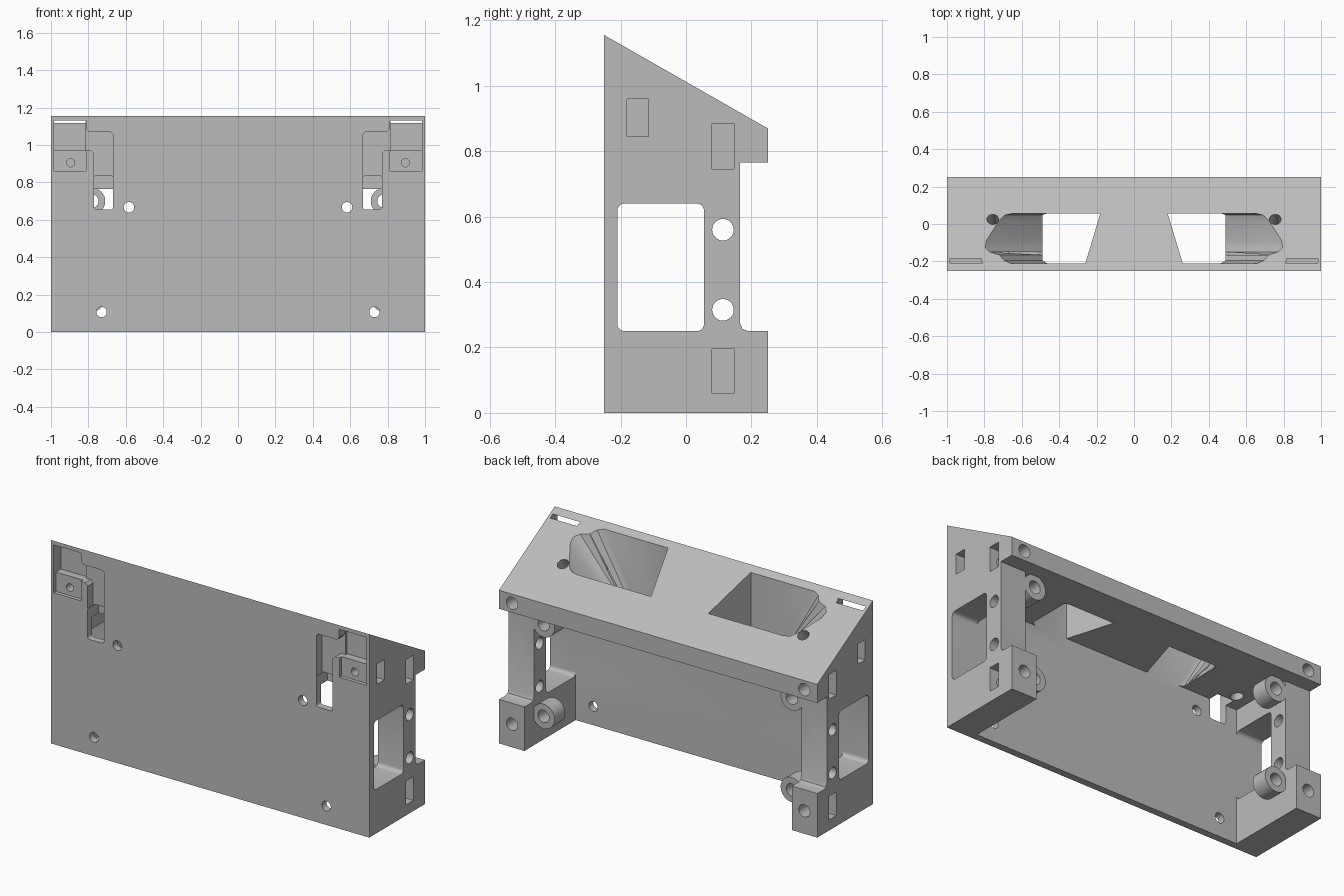
import bpy, bmesh, math
from mathutils import Vector

old = bpy.data.objects.get("Cube")
if old:
    bpy.data.objects.remove(old, do_unlink=True)

grey = bpy.data.materials.new("plain grey")
grey.use_nodes = True
colour = (0.5, 0.5, 0.5, 1)
grey.diffuse_color = colour
grey.node_tree.nodes["Principled BSDF"].inputs["Base Color"].default_value = colour

FRONT, BACK, WALL = -0.25, 0.25, 0.165
INNER_Y, INNER_X, UNDERSIDE = -0.21, 0.84, 0.765


def roof(y):
    """Height of the sloping top at depth y."""
    return 1.155 - 0.57 * (y - FRONT)


def loft(name, rings):
    """Closed solid through matching rings of points."""
    bm = bmesh.new()
    loops = [[bm.verts.new(p) for p in ring] for ring in rings]
    count = len(loops[0])
    for low, high in zip(loops, loops[1:]):
        for i in range(count):
            j = (i + 1) % count
            bm.faces.new((low[i], low[j], high[j], high[i]))
    bm.faces.new(loops[0])
    bm.faces.new(loops[-1])
    bmesh.ops.recalc_face_normals(bm, faces=bm.faces)
    mesh = bpy.data.meshes.new(name)
    bm.to_mesh(mesh)
    bm.free()
    obj = bpy.data.objects.new(name, mesh)
    mesh.materials.append(grey)
    bpy.context.collection.objects.link(obj)
    return obj


def prism(name, outline, axis, a, b):
    """Extrude a flat outline along x (outline in y, z) or y (outline in x, z)."""
    if axis == "x":
        return loft(name, [[(d, u, v) for u, v in outline] for d in (a, b)])
    return loft(name, [[(u, d, v) for u, v in outline] for d in (a, b)])


def rect(u0, u1, v0, v1, r=0.0):
    """Rectangle outline, with rounded corners if r is given."""
    if u0 > u1:
        u0, u1 = u1, u0
    if not r:
        return [(u0, v0), (u1, v0), (u1, v1), (u0, v1)]
    centres = [(u1 - r, v1 - r), (u0 + r, v1 - r), (u0 + r, v0 + r), (u1 - r, v0 + r)]
    steps = 5
    points = []
    for k, (cu, cv) in enumerate(centres):
        for i in range(steps + 1):
            t = math.pi / 2 * (k + i / steps)
            points.append((cu + r * math.cos(t), cv + r * math.sin(t)))
    return points


def circle(u, v, r, n=32):
    return [(u + r * math.cos(math.tau * i / n), v + r * math.sin(math.tau * i / n))
            for i in range(n)]


def combine(target, tool, operation="DIFFERENCE"):
    mod = target.modifiers.new(operation.lower(), "BOOLEAN")
    mod.operation = operation
    mod.solver = "EXACT"
    mod.object = tool
    bpy.context.view_layer.objects.active = target
    bpy.ops.object.modifier_apply(modifier=mod.name)
    bpy.data.objects.remove(tool, do_unlink=True)


# Housing: side profile with the rear notch, then the open interior
profile = [(FRONT, 0), (BACK, 0), (BACK, 0.25), (0.19, 0.25), (0.172, 0.257),
           (WALL, 0.275), (WALL, UNDERSIDE), (BACK, UNDERSIDE),
           (BACK, roof(BACK)), (FRONT, roof(FRONT))]
housing = prism("housing", profile, "x", -1, 1)
combine(housing, prism("interior", rect(INNER_Y, 0.5, -0.2, UNDERSIDE), "x", -INNER_X, INNER_X))

# Side openings and cross holes run straight through both walls
combine(housing, prism("window", rect(INNER_Y, 0.055, 0.25, 0.64, 0.022), "x", -1.2, 1.2))
for z in (0.315, 0.56):
    combine(housing, prism("cross_hole", circle(0.113, z, 0.033), "x", -1.2, 1.2))

# Light funnel outline at the roof, listed from the inner rear corner
funnel = [(0.18, 0.057), (0.26, INNER_Y), (0.66, INNER_Y), (0.695, -0.195), (0.72, -0.165),
          (0.77, -0.15), (0.795, -0.125), (0.79, -0.09), (0.72, 0.02), (0.69, 0.048),
          (0.65, 0.057)]


def funnel_base(x, y):
    if x < 0.3:
        return x, y
    return (0.465 if y in (INNER_Y, 0.057) else 0.49), y


for s in (1, -1):
    # Bosses with screw holes inside the walls
    for z in (0.18, 0.7):
        combine(housing, prism("boss", circle(s * 0.78, z, 0.07), "y", 0.07, WALL), "UNION")
        combine(housing, prism("boss_hole", circle(s * 0.78, z, 0.035), "y", 0.03, 0.22))

    # Funnel through the sloping roof
    base = [funnel_base(x, y) for x, y in funnel]
    combine(housing, loft("funnel", [
        [(s * x, y, 0.7) for x, y in base],
        [(s * x, y, UNDERSIDE) for x, y in base],
        [(s * x, y, roof(y)) for x, y in funnel],
        [(s * x, y, 1.5) for x, y in funnel]]))

    # Roof hole, square to the slope
    down = Vector((0, -0.57, -1)).normalized()
    across = Vector((1, 0, 0))
    along = down.cross(across)
    top = Vector((s * 0.755, 0.025, roof(0.025)))
    combine(housing, loft("roof_hole", [
        [top + down * d + across * u + along * v for u, v in circle(0, 0, 0.031)]
        for d in (-0.1, 0.32)]))

    # Front latch recess, whose top breaks out as the roof slot
    combine(housing, prism("latch_recess", rect(s * 0.815, s * 0.983, 0.97, 1.132), "y", -0.4, -0.185))
    channel = [(0.825, 1.07), (0.68, 1.07), (0.667, 1.057), (0.667, 0.83),
               (0.77, 0.83), (0.77, 0.955), (0.785, 0.97), (0.825, 0.97)]
    channel[0:2] = [(0.825, 1.132), (0.81, 1.132), (0.81, 1.085), (0.797, 1.07), (0.68, 1.07)]
    combine(housing, prism("channel", [(s * x, z) for x, z in channel], "y", -0.4, -0.2))
    combine(housing, prism("slot", rect(s * 0.667, s * 0.77, 0.655, 0.835, 0.014), "y", -0.4, -0.15))
    combine(housing, prism("tab_recess", rect(s * 0.812, s * 0.983, 0.86, 0.975), "y", -0.4, -0.23))

    # Screw holes in the front and the rear
    for x, z, r, a, b in ((0.895, 0.905, 0.022, -0.4, -0.08),
                          (0.583, 0.667, 0.028, -0.4, -0.15),
                          (0.73, 0.107, 0.028, -0.4, -0.15),
                          (0.918, 0.13, 0.035, 0.06, 0.4),
                          (0.918, 0.818, 0.035, 0.06, 0.4)):
        combine(housing, prism("screw_hole", circle(s * x, z, r), "y", a, b))

    # Nut pockets in the outer sides
    for y, z0, z1 in ((0.113, 0.06, 0.195), (0.113, 0.745, 0.885), (-0.147, 0.845, 0.96)):
        combine(housing, prism("nut_pocket", rect(y - 0.033, y + 0.033, z0, z1),
                               "x", s * 0.86, s * 1.2))

# Smooth round surfaces, keep edges sharp
bpy.ops.object.select_all(action="DESELECT")
housing.select_set(True)
bpy.context.view_layer.objects.active = housing
bpy.ops.object.shade_smooth_by_angle(angle=math.radians(30))
